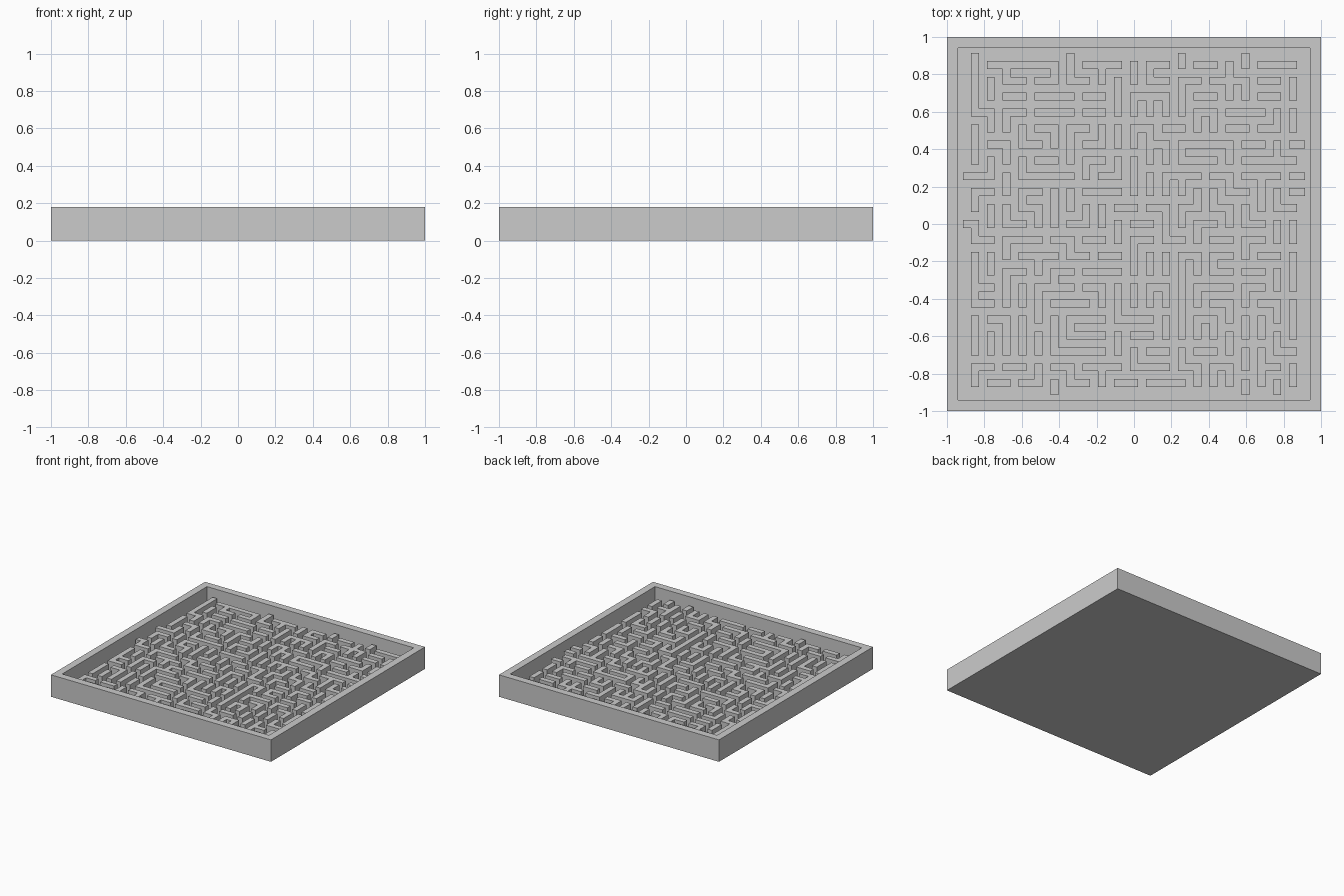
import bpy, bmesh, random
from mathutils import Vector

if "Cube" in bpy.data.objects:
    bpy.data.objects.remove(bpy.data.objects["Cube"])

U = 2 / 47            # one grid unit: wall width = corridor width
INNER = 1 - 2 * U     # half size of the recess
RIM_Z, WALL_Z, FLOOR_Z = 0.18, 0.12, 0.04
N = 21                # maze posts per side

def finish(bm, name):
    bmesh.ops.recalc_face_normals(bm, faces=bm.faces)
    mesh = bpy.data.meshes.new(name)
    bm.to_mesh(mesh)
    bm.free()
    obj = bpy.data.objects.new(name, mesh)
    bpy.context.collection.objects.link(obj)
    return obj

# Tray: a flat box whose top is inset and pushed down to form the recess
bm = bmesh.new()
bmesh.ops.create_cube(bm, size=1)
for v in bm.verts:
    v.co = Vector((v.co.x * 2, v.co.y * 2, (v.co.z + 0.5) * RIM_Z))
top = max(bm.faces, key=lambda f: f.calc_center_median().z)
bmesh.ops.inset_region(bm, faces=[top], thickness=2 * U)
floor = bmesh.ops.extrude_discrete_faces(bm, faces=[top])["faces"][0]
bmesh.ops.translate(bm, verts=floor.verts, vec=(0, 0, FLOOR_Z - RIM_Z))
finish(bm, "tray")

# Maze plan: every post joins a neighbouring post or the rim.
# Cells count from the top left corner of the recess, 43 per side.
random.seed(12)
cells = set()

def run(i, j, di, dj, posts):
    """Straight wall from post (i, j) across the given number of steps."""
    x, y = 2 * i + 1, 2 * j + 1
    for k in range(2 * posts + 1):
        c = (x + di * k, y + dj * k)
        if 0 <= c[0] <= 2 * N and 0 <= c[1] <= 2 * N:
            cells.add(c)

# Clearly readable long walls
for spec in [(1, 0, 1, 0, 4), (5, 0, 0, 1, 1), (7, 0, 1, 0, 2), (18, 0, 1, 0, 2),
             (6, 0, 0, -1, 1), (6, 0, 0, 1, 1), (17, 0, 0, -1, 1), (4, 2, 1, 0, 2),
             (1, 5, 1, 0, 1), (0, 7, -1, 0, 1), (0, 7, 1, 0, 1), (17, 6, 1, 0, 3)]:
    run(*spec)

# Remaining posts fall in a random direction
for j in range(N):
    for i in range(N):
        if (2 * i + 1, 2 * j + 1) not in cells:
            di, dj = random.choice([(1, 0), (-1, 0), (0, 1), (0, -1)])
            run(i, j, di, dj, 1)
            # a wall that reaches the rim stops there
            # (run() clips it to the recess)

# Maze walls: tile the plan, merge it, and extrude it up from the floor
bm = bmesh.new()
for cx, cy in sorted(cells):
    x, y = -INNER + cx * U, INNER - cy * U
    bm.faces.new([bm.verts.new((x + a * U, y - b * U, FLOOR_Z))
                  for a, b in ((0, 0), (0, 1), (1, 1), (1, 0))])
bmesh.ops.remove_doubles(bm, verts=bm.verts, dist=U * 0.05)
ext = bmesh.ops.extrude_face_region(bm, geom=bm.faces[:])["geom"]
bmesh.ops.translate(bm, vec=(0, 0, WALL_Z - FLOOR_Z),
                    verts=[g for g in ext if isinstance(g, bmesh.types.BMVert)])
# the walls stand on the tray floor, so their undersides are not needed
under = [f for f in bm.faces if all(v.co.z < FLOOR_Z + 0.001 for v in f.verts)]
bmesh.ops.delete(bm, geom=under, context="FACES")
bmesh.ops.dissolve_limit(bm, angle_limit=0.02, verts=bm.verts, edges=bm.edges)
finish(bm, "maze_walls")
